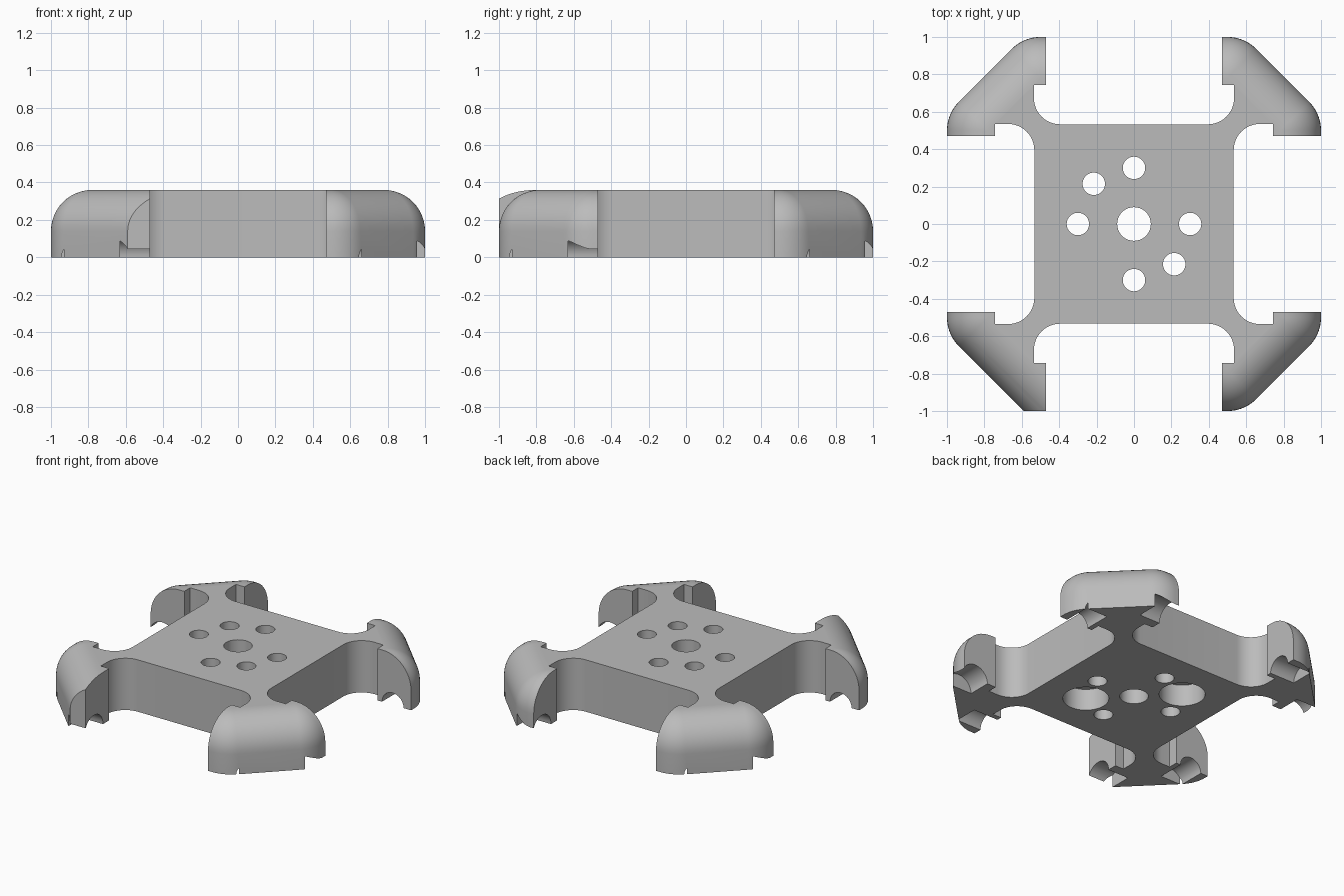
import bpy, bmesh, math
from mathutils import Vector, Matrix

old = bpy.data.objects.get("Cube")
if old:
    bpy.data.objects.remove(old, do_unlink=True)

HEIGHT, ROUND, CHAMFER = 0.36, 0.22, 0.59
ARC = 12

grey = bpy.data.materials.new("plain grey")
grey.use_nodes = True
colour = (0.5, 0.5, 0.5, 1)
grey.diffuse_color = colour
grey.node_tree.nodes["Principled BSDF"].inputs["Base Color"].default_value = colour


def to_object(bm, name):
    bmesh.ops.recalc_face_normals(bm, faces=bm.faces)
    mesh = bpy.data.meshes.new(name)
    bm.to_mesh(mesh)
    bm.free()
    ob = bpy.data.objects.new(name, mesh)
    bpy.context.collection.objects.link(ob)
    mesh.materials.append(grey)
    return ob


def prism(name, outline, low, high):
    bm = bmesh.new()
    face = bm.faces.new([bm.verts.new((x, y, low)) for x, y in outline])
    top = bmesh.ops.extrude_face_region(bm, geom=[face])["geom"]
    verts = [v for v in top if isinstance(v, bmesh.types.BMVert)]
    bmesh.ops.translate(bm, verts=verts, vec=(0, 0, high - low))
    return to_object(bm, name)


def cylinder(name, radius, length, matrix):
    bm = bmesh.new()
    bmesh.ops.create_cone(bm, cap_ends=True, segments=40, radius1=radius,
                          radius2=radius, depth=length, matrix=matrix)
    return to_object(bm, name)


def cut(target, cutter):
    cutter.hide_render = True
    mod = target.modifiers.new("cut", 'BOOLEAN')
    mod.operation, mod.solver, mod.object = 'DIFFERENCE', 'EXACT', cutter
    bpy.context.view_layer.objects.active = target
    bpy.ops.object.modifier_apply(modifier=mod.name)
    bpy.data.objects.remove(cutter, do_unlink=True)


def ring(corners, inset):
    """Outline moved inwards, with the rounded corners drawn as arcs."""
    points = []
    for i, (p, rounded) in enumerate(corners):
        p = Vector(p)
        d1 = (p - Vector(corners[i - 1][0])).normalized()
        d2 = (Vector(corners[(i + 1) % len(corners)][0]) - p).normalized()
        n1, n2 = Vector((-d1.y, d1.x)), Vector((-d2.y, d2.x))
        mitre = (n1 + n2) / (1 + n1.dot(n2))
        if not rounded:
            points.append(p + mitre * inset)
            continue
        centre = p + mitre * ROUND
        turn = math.atan2(n1.cross(n2), n1.dot(n2))
        for k in range(ARC + 1):
            spoke = Matrix.Rotation(turn * k / ARC, 2) @ n1
            points.append(centre - spoke * (ROUND - inset))
    return points


# Rounded body; the front edge of one corner runs on and is trimmed flat
C = CHAMFER
corners = [((-1, -C), True), ((0, -1 - C), False), ((0, -1), False)]
corners += [(p, True) for p in ((C, -1), (1, -C), (1, C), (C, 1), (-C, 1), (-1, C))]
bm = bmesh.new()
levels = [(0, 0)]
for k in range(ARC + 1):
    a = math.pi / 2 * k / ARC
    levels.append((ROUND * (1 - math.cos(a)), HEIGHT - ROUND + ROUND * math.sin(a)))
loops = [[bm.verts.new((p.x, p.y, z)) for p in ring(corners, inset)] for inset, z in levels]
for low, high in zip(loops, loops[1:]):
    for i in range(len(low)):
        bm.faces.new((low[i - 1], low[i], high[i], high[i - 1]))
bm.faces.new(loops[0])
bm.faces.new(loops[-1])
bmesh.ops.remove_doubles(bm, verts=bm.verts, dist=0.0001)
body = to_object(bm, "hub_plate")

# Side bays with a stepped mouth and rounded inner corners
half = [(2, 0.47), (0.742, 0.47), (0.742, 0.535)]
for k in range(ARC + 1):
    a = math.pi / 2 * (1 + k / ARC)
    half.append((0.673 + 0.14 * math.cos(a), 0.395 + 0.14 * math.sin(a)))
bay = half + [(x, -y) for x, y in reversed(half)]
for quarter in range(4):
    cutter = prism("bay_cutter", bay, -1, 1)
    cutter.data.transform(Matrix.Rotation(quarter * math.pi / 2, 4, 'Z'))
    cut(body, cutter)
cut(body, prism("trim_cutter", [(-0.9, -2), (0, -2), (0, -1), (-0.9, -1)], -1, 1))

# Through holes, and wide counterbores under the diagonal pair
holes = [(0, 0, 0.09), (0.3, 0, 0.06), (-0.3, 0, 0.06), (0, 0.3, 0.06), (0, -0.3, 0.06)]
for s in (1, -1):
    holes.append((0.215 * s, -0.215 * s, 0.06))
    cut(body, cylinder("bore_cutter", 0.145, 0.3, Matrix.Translation((0.215 * s, -0.215 * s, 0))))
for x, y, r in holes:
    cut(body, cylinder("hole_cutter", r, 2, Matrix.Translation((x, y, 0))))

# Rounded grooves under each arm, one wide and one narrow
lengthwise = Matrix.Rotation(math.pi / 2, 4, 'Y')
for quarter in range(4):
    spin = Matrix.Rotation(quarter * math.pi / 2, 4, 'Z')
    wide = Matrix.Translation((0.53, 0.91, 0)) @ lengthwise
    cut(body, cylinder("groove_cutter", 0.1, 0.2, spin @ wide))
    narrow = Matrix.Translation((0.56, -0.86, 0)) @ lengthwise
    cut(body, cylinder("groove_cutter", 0.083, 0.2, spin @ narrow))

bpy.ops.object.select_all(action='DESELECT')
body.select_set(True)
bpy.context.view_layer.objects.active = body
bpy.ops.object.shade_smooth_by_angle(angle=math.radians(30))
